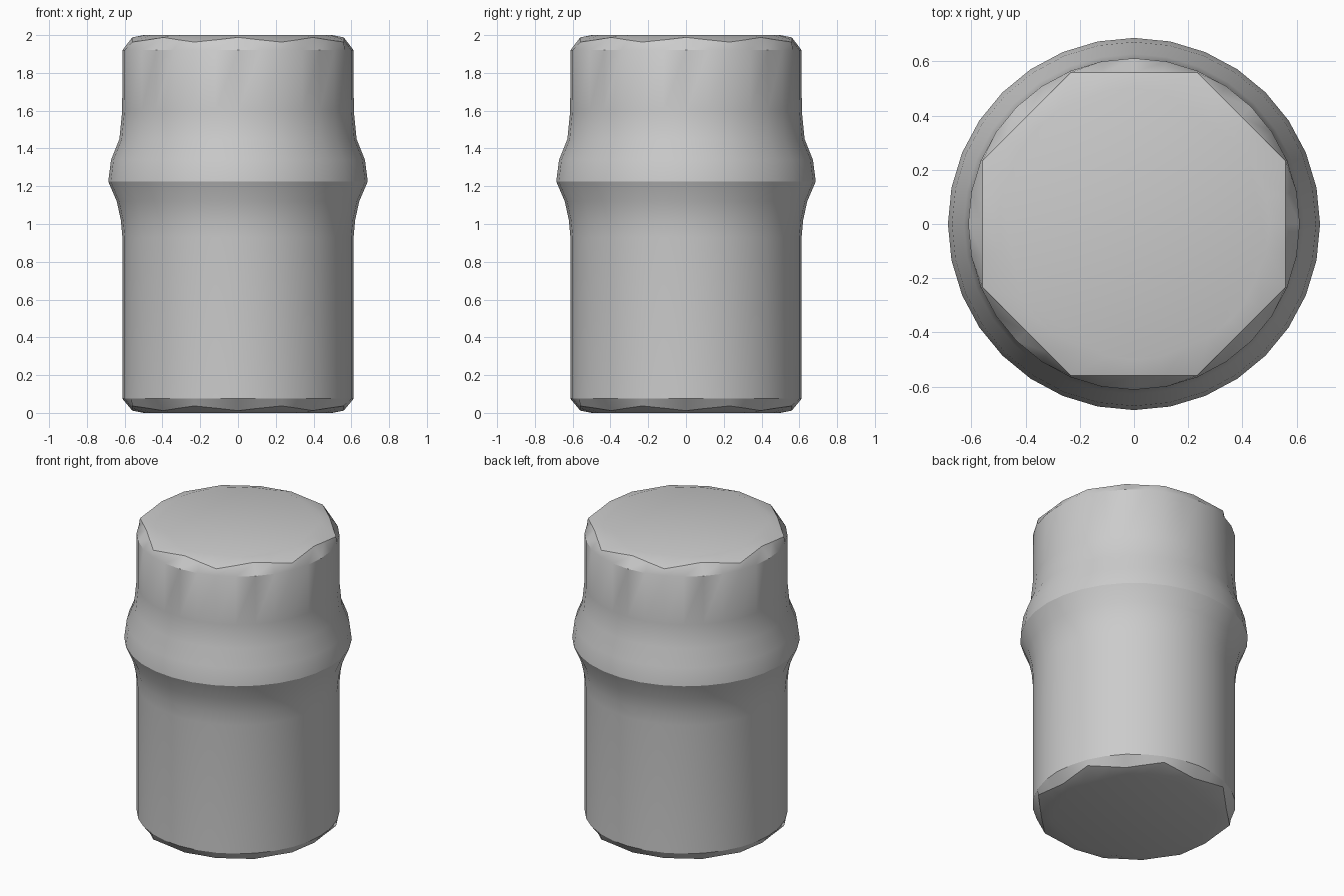
import bpy
import bmesh
from math import cos, sin, pi, radians

cube = bpy.data.objects.get("Cube")
if cube:
    bpy.data.objects.remove(cube, do_unlink=True)

SEGMENTS = 32

# Single plain grey for the whole body
grey = bpy.data.materials.new("plain_grey")
grey.use_nodes = True
colour = (0.6, 0.6, 0.6, 1)
grey.diffuse_color = colour
grey.node_tree.nodes["Principled BSDF"].inputs["Base Color"].default_value = colour

# Wall profile: straight barrel with a swollen collar, as (radius, height)
wall = [(0.612, 0.075), (0.612, 0.93), (0.62, 1.02), (0.642, 1.12),
        (0.687, 1.225), (0.672, 1.34), (0.628, 1.45), (0.613, 1.6),
        (0.612, 1.92)]


def ring(bm, radius_at, height_at):
    verts = []
    for i in range(SEGMENTS):
        a = 2 * pi * i / SEGMENTS
        r = radius_at(a)
        verts.append(bm.verts.new((r * cos(a), r * sin(a), height_at(a))))
    return verts


# The worn rims follow a rounded octagon and dip at its corners
def rim_radius(a):
    offset = (a + pi / 8) % (pi / 4) - pi / 8
    return 0.56 / cos(offset)


def rim_drop(a):
    return 0.012 + 0.025 * (1 - cos(8 * a)) / 2


bm = bmesh.new()
rings = [ring(bm, lambda a: 0.5, lambda a: 0),
         ring(bm, rim_radius, rim_drop)]
rings += [ring(bm, lambda a, r=r: r, lambda a, z=z: z) for r, z in wall]
rings += [ring(bm, rim_radius, lambda a: 2 - rim_drop(a)),
          ring(bm, lambda a: 0.5, lambda a: 2)]

for low, high in zip(rings, rings[1:]):
    for i in range(SEGMENTS):
        j = (i + 1) % SEGMENTS
        bm.faces.new((low[i], low[j], high[j], high[i]))
bm.faces.new(rings[0][::-1])
bm.faces.new(rings[-1])

mesh = bpy.data.meshes.new("collared_cylinder")
bm.to_mesh(mesh)
bm.free()
mesh.materials.append(grey)
body = bpy.data.objects.new("collared_cylinder", mesh)
bpy.context.collection.objects.link(body)

# Smooth walls, crisp collar ridge and end rims
bpy.ops.object.select_all(action='DESELECT')
body.select_set(True)
bpy.context.view_layer.objects.active = body
bpy.ops.object.shade_smooth_by_angle(angle=radians(28))
